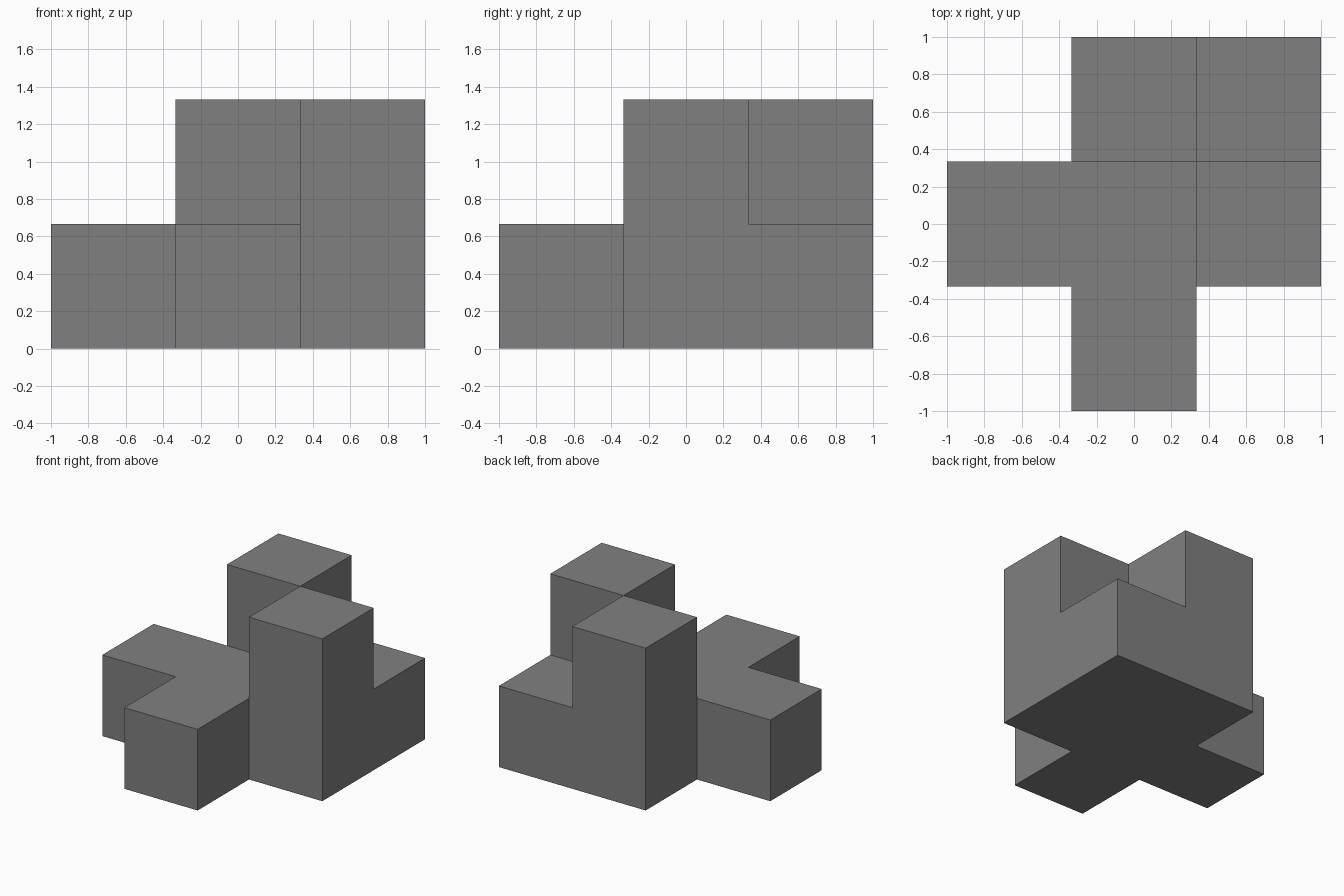
import bpy, bmesh, math
from mathutils import Vector

if "Cube" in bpy.data.objects:
    bpy.data.objects.remove(bpy.data.objects["Cube"])

S = 2 / 3  # edge of one block

# Occupied blocks: a flat six-block base with two towers on top
base = {(0, -1, 0), (-1, 0, 0), (0, 0, 0), (1, 0, 0), (0, 1, 0), (1, 1, 0)}
towers = {(1, 0, 1), (0, 1, 1)}
cells = base | towers

bm = bmesh.new()


def add_side(cell, axis, sign):
    """Outer square of a block, wound so its normal points outward."""
    n = Vector((0, 0, 0))
    n[axis] = sign
    u = Vector((0, 0, 0))
    u[(axis + 1) % 3] = 1
    v = n.cross(u)
    c = Vector(cell) + Vector((0, 0, 0.5)) + n * 0.5
    corners = [(-1, -1), (1, -1), (1, 1), (-1, 1)]
    bm.faces.new([bm.verts.new((c + u * a * 0.5 + v * b * 0.5) * S) for a, b in corners])


# Skin only the exposed sides
for cell in sorted(cells):
    for axis in range(3):
        for sign in (-1, 1):
            neighbour = list(cell)
            neighbour[axis] += sign
            if tuple(neighbour) not in cells:
                add_side(cell, axis, sign)

bmesh.ops.remove_doubles(bm, verts=bm.verts[:], dist=1e-4)
# Merge coplanar squares into clean flat faces
bmesh.ops.dissolve_limit(bm, angle_limit=math.radians(1), verts=bm.verts[:], edges=bm.edges[:])

mesh = bpy.data.meshes.new("block_piece")
bm.to_mesh(mesh)
bm.free()

grey = bpy.data.materials.new("mid grey")
grey.diffuse_color = (0.216, 0.216, 0.216, 1)
grey.use_nodes = True
grey.node_tree.nodes["Principled BSDF"].inputs["Base Color"].default_value = grey.diffuse_color
mesh.materials.append(grey)

piece = bpy.data.objects.new("block_piece", mesh)
bpy.context.collection.objects.link(piece)
